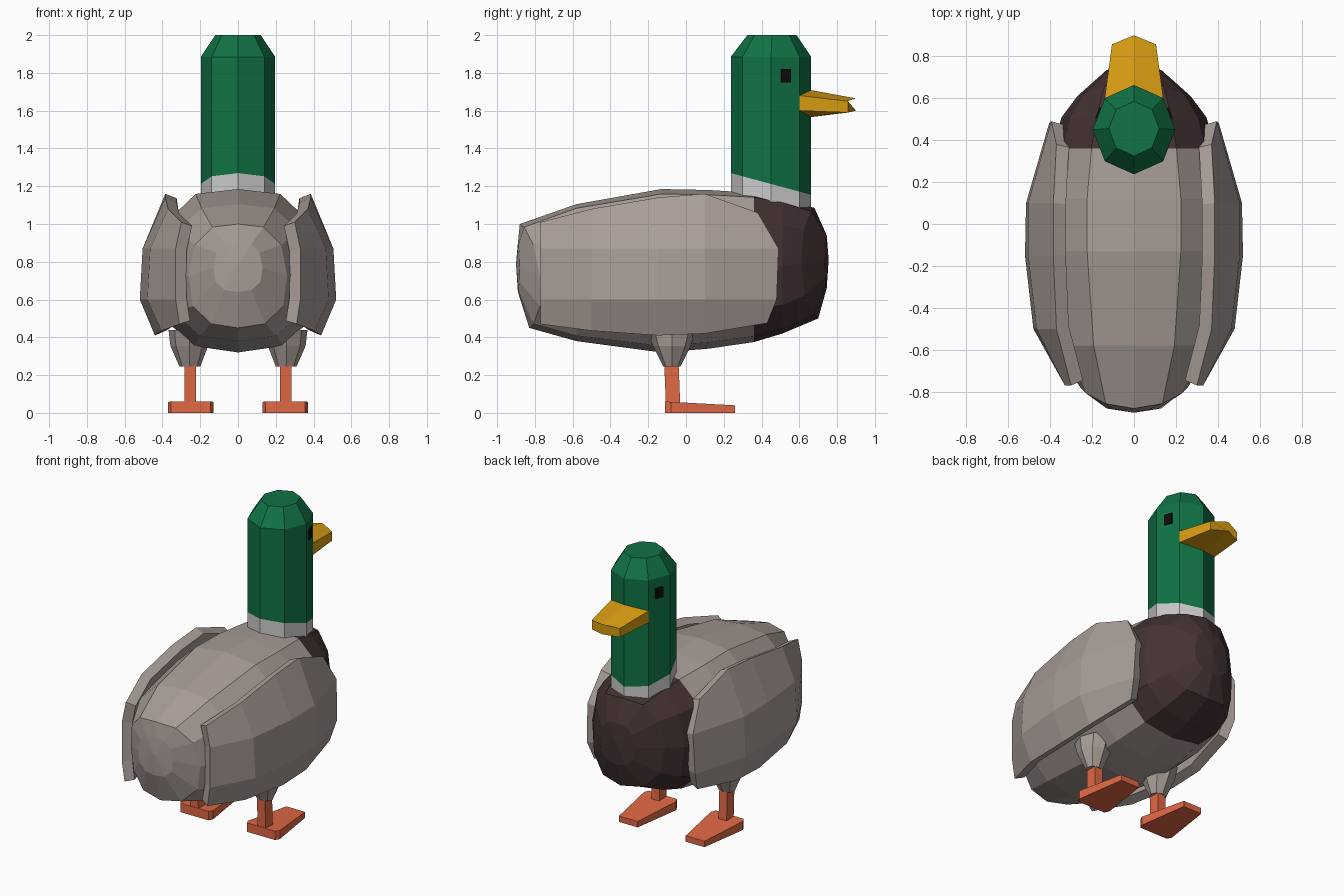
import bpy, bmesh, math

if "Cube" in bpy.data.objects:
    bpy.data.objects.remove(bpy.data.objects["Cube"])


def material(name, rgb):
    m = bpy.data.materials.new(name)
    m.diffuse_color = (*rgb, 1)
    m.use_nodes = True
    m.node_tree.nodes["Principled BSDF"].inputs["Base Color"].default_value = m.diffuse_color
    return m


GREY = material("feather_grey", (.40, .34, .315))
BROWN = material("breast_brown", (.058, .032, .032))
GREEN = material("head_green", (.005, .17, .058))
WHITE = material("collar_white", (.56, .56, .56))
YELLOW = material("bill_yellow", (.70, .34, .006))
ORANGE = material("leg_orange", (.75, .14, .06))
BLACK = material("eye_black", (.004, .004, .004))


def finish(bm, name, mat, mirror=False, thickness=0):
    me = bpy.data.meshes.new(name)
    bm.to_mesh(me)
    bm.free()
    ob = bpy.data.objects.new(name, me)
    bpy.context.collection.objects.link(ob)
    me.materials.append(mat)
    if thickness:
        s = ob.modifiers.new("thickness", 'SOLIDIFY')
        s.thickness, s.offset = thickness, -1
    if mirror:
        ob.modifiers.new("mirror", 'MIRROR')
    return ob


def loft(name, rings, mat, mirror=False, caps=(True, True), tips=(None, None)):
    """Skin closed rings; each end is open, flat, or fanned to a tip point."""
    bm = bmesh.new()
    vs = [[bm.verts.new(p) for p in r] for r in rings]
    n = len(vs[0])
    for a, b in zip(vs, vs[1:]):
        for i in range(n):
            bm.faces.new((a[i], a[(i + 1) % n], b[(i + 1) % n], b[i]))
    for ring, cap, tip in zip((vs[0], vs[-1]), caps, tips):
        if tip:
            t = bm.verts.new(tip)
            for i in range(n):
                bm.faces.new((ring[i], ring[(i + 1) % n], t))
        elif cap:
            bm.faces.new(ring)
    bmesh.ops.recalc_face_normals(bm, faces=bm.faces)
    return finish(bm, name, mat, mirror)


# Body and breast: 12-sided sections along y
HALF = [(0, 1), (.52, .94), (.88, .6), (1, 0), (.92, -.58), (.55, -.92), (0, -1)]
SECTION = HALF + [(-x, z) for x, z in HALF[-2:0:-1]]


def section(y, hx, z0, z1, tilt=0, bulge=0):
    zc, hz = (z0 + z1) / 2, (z1 - z0) / 2
    return [(fx * hx, y + tilt * fz + bulge * fx * fx, zc + fz * hz) for fx, fz in SECTION]


seam = section(.36, .39, .375, 1.165)
loft("body", [section(-.89, .13, .64, .90, 0, .01),
              section(-.855, .26, .45, 1.0, -.025, .08),
              section(-.58, .37, .38, 1.105),
              section(-.13, .43, .32, 1.185),
              section(.12, .43, .34, 1.18), seam],
     GREY, caps=(True, False), tips=((0, -.9, .79), None))
loft("breast", [seam, section(.51, .345, .42, 1.135),
                section(.69, .27, .50, 1.085, -.01, -.08),
                section(.745, .13, .66, .94, 0, -.01)],
     BROWN, caps=(False, True), tips=(None, (0, .755, .81)))

# Wings: a curved grid, thickened and mirrored
# per station: y, top z, bottom z, x of the four rows
STATIONS = [(-.77, 1.01, .47, (.30, .33, .33, .31)),
            (-.50, 1.08, .435, (.37, .465, .48, .405)),
            (-.15, 1.14, .41, (.385, .505, .52, .44)),
            (.10, 1.16, .42, (.385, .505, .515, .44)),
            (.43, 1.06, .475, (.37, .395, .405, .385))]
FRONT = (-.05, .06, .05, 0)
bm = bmesh.new()
grid = []
for k, (y, zt, zb, xs) in enumerate(STATIONS):
    col = []
    for r, (x, z) in enumerate(zip(xs, (zt, .87, .6, zb))):
        col.append(bm.verts.new((x, y + (FRONT[r] if k == 4 else 0), z)))
    grid.append(col)
for a, b in zip(grid, grid[1:]):
    for r in range(3):
        bm.faces.new((a[r], a[r + 1], b[r + 1], b[r]))
finish(bm, "wings", GREY, mirror=True, thickness=.065)


# Head, neck and collar: octagonal column with a slanted seam
def octagon(cx, cy, rx, ry, z, slope=0):
    pts = []
    for i in range(8):
        a = math.pi / 4 * i
        dy = ry * math.sin(a)
        pts.append((cx + rx * math.cos(a), cy + dy, z + slope * dy))
    return pts


neck_seam = octagon(0, .45, .197, .213, 1.212, -.27)
loft("head", [neck_seam, octagon(0, .45, .197, .213, 1.885),
              octagon(0, .455, .12, .13, 2.0)], GREEN, caps=(False, True))
loft("collar", [octagon(0, .45, .197, .213, 1.06, -.1), neck_seam], WHITE,
     caps=(True, False))

# Bill: hexagonal taper
def bill_ring(hx, yc, ys, ztop, zs1, zs0, zbot):
    return [(0, yc, ztop), (hx, ys, zs1), (hx, ys, zs0),
            (0, yc, zbot), (-hx, ys, zs0), (-hx, ys, zs1)]


loft("bill", [bill_ring(.14, .655, .60, 1.71, 1.68, 1.60, 1.565),
              bill_ring(.105, .90, .857, 1.665, 1.65, 1.59, 1.60)], YELLOW)

# Eyes: thin plates lying on the slanted head facets
ex, ey = .171, .53
dx, dy = -.0095, .0255
eye = [[(ex + s * dx + o, ey + s * dy + o * .4, z) for s, z in
        ((-1, 1.75), (1, 1.75), (1, 1.82), (-1, 1.82))] for o in (-.02, .004)]
loft("eyes", eye, BLACK, mirror=True)

# Thighs
loft("thighs", [octagon(.255, -.075, .055, .045, .245),
                octagon(.258, -.075, .10, .10, .355),
                octagon(.258, -.075, .11, .13, .44)], GREY, mirror=True)

# Shanks
loft("shanks", [[(.252 + sx * .03, y + sy * .038, z) for sx, sy in
                 ((-1, -1), (1, -1), (1, 1), (-1, 1))]
                for z, y in ((.03, -.068), (.28, -.078))], ORANGE, mirror=True)

# Feet: tapered wedges
SOLE = [(-.105, -.11), (.105, -.11), (.12, -.08), (.07, .26), (-.07, .26), (-.12, -.08)]
loft("feet", [[(.25 + x, y, 0) for x, y in SOLE],
              [(.25 + x, y, .06 - .054 * (y + .11)) for x, y in SOLE]],
     ORANGE, mirror=True)
